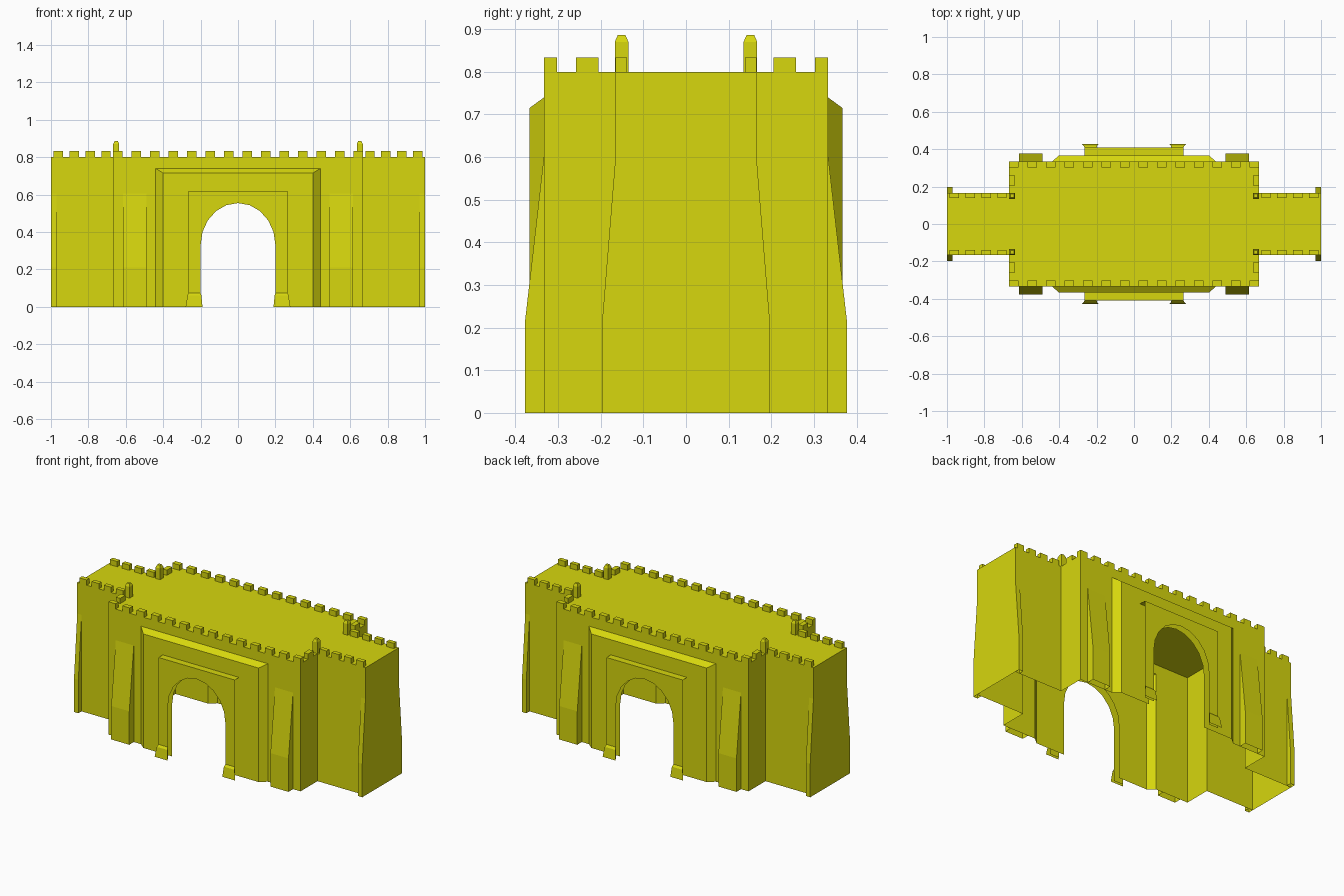
import bpy, bmesh, math
from mathutils import Vector

if "Cube" in bpy.data.objects:
    bpy.data.objects.remove(bpy.data.objects["Cube"])

stone = bpy.data.materials.new("yellow stone")
stone.diffuse_color = (0.68, 0.68, 0.004, 1)
stone.use_nodes = True
stone.node_tree.nodes["Principled BSDF"].inputs["Base Color"].default_value = stone.diffuse_color


def face(bm, pts, out):
    """Add one flat face whose normal points along 'out'."""
    f = bm.faces.new([bm.verts.new(p) for p in pts])
    f.normal_update()
    if f.normal.dot(Vector(out)) < 0:
        f.normal_flip()


def box(bm, x0, x1, y0, y1, z0, z1, inset=0.0):
    """Box (optionally tapered at the top)."""
    x0, x1 = sorted((x0, x1))
    y0, y1 = sorted((y0, y1))
    lo = [(x0, y0, z0), (x1, y0, z0), (x1, y1, z0), (x0, y1, z0)]
    i = inset
    hi = [(x0 + i, y0 + i, z1), (x1 - i, y0 + i, z1),
          (x1 - i, y1 - i, z1), (x0 + i, y1 - i, z1)]
    face(bm, hi, (0, 0, 1))
    for k, out in enumerate([(0, -1, 0), (1, 0, 0), (0, 1, 0), (-1, 0, 0)]):
        n = (k + 1) % 4
        face(bm, [lo[k], lo[n], hi[n], hi[k]], out)


def finish(name, bm):
    bmesh.ops.remove_doubles(bm, verts=bm.verts, dist=0.0005)
    me = bpy.data.meshes.new(name)
    bm.to_mesh(me)
    bm.free()
    me.materials.append(stone)
    ob = bpy.data.objects.new(name, me)
    bpy.context.collection.objects.link(ob)


def arch_outline(w, h):
    """Upright rectangle with an arched doorway cut from its base (x, z)."""
    arch = [(-0.2 * math.cos(math.pi * k / 10), 0.33 + 0.225 * math.sin(math.pi * k / 10))
            for k in range(11)]
    return [(-w, 0), (-0.2, 0)] + arch + [(0.2, 0), (w, 0), (w, h), (-w, h)]


BX, BY, WY, H = 0.667, 0.333, 0.165, 0.8
signs = [(sx, sy) for sx in (-1, 1) for sy in (-1, 1)]

# Hollow gatehouse shell: roof and walls, open underneath
bm = bmesh.new()
face(bm, [(-1, -WY, H), (-BX, -WY, H), (-BX, -BY, H), (BX, -BY, H), (BX, -WY, H), (1, -WY, H),
          (1, WY, H), (BX, WY, H), (BX, BY, H), (-BX, BY, H), (-BX, WY, H), (-1, WY, H)], (0, 0, 1))
for sy in (-1, 1):
    u = [(-BX, 0), (-0.44, 0), (-0.44, 0.74), (0.44, 0.74), (0.44, 0), (BX, 0), (BX, H), (-BX, H)]
    face(bm, [(x, sy * BY, z) for x, z in u], (0, sy, 0))
for sx in (-1, 1):
    face(bm, [(sx, -WY, 0), (sx, WY, 0), (sx, WY, H), (sx, -WY, H)], (sx, 0, 0))
for sx, sy in signs:
    face(bm, [(sx * BX, sy * WY, 0), (sx, sy * WY, 0), (sx, sy * WY, H), (sx * BX, sy * WY, H)], (0, sy, 0))
    face(bm, [(sx * BX, sy * WY, 0), (sx * BX, sy * BY, 0), (sx * BX, sy * BY, H), (sx * BX, sy * WY, H)], (sx, 0, 0))
finish("gatehouse_walls", bm)

for sy, side in ((-1, "front"), (1, "back")):
    # Raised panel with sloping borders
    bm = bmesh.new()
    yo, yi = sy * BY, sy * 0.367
    face(bm, [(x, yi, z) for x, z in arch_outline(0.4, 0.715)], (0, sy, 0))
    face(bm, [(-0.44, yo, 0.74), (0.44, yo, 0.74), (0.4, yi, 0.715), (-0.4, yi, 0.715)], (0, 0, 1))
    for sx in (-1, 1):
        face(bm, [(sx * 0.44, yo, 0), (sx * 0.4, yi, 0), (sx * 0.4, yi, 0.715), (sx * 0.44, yo, 0.74)], (sx, 0, 0))
    finish(side + "_panel", bm)

    # Door surround: thin sheet with a top ledge and flared feet, open at the sides
    bm = bmesh.new()
    yf = sy * 0.41
    face(bm, [(x, yf, z) for x, z in arch_outline(0.265, 0.62)], (0, sy, 0))
    face(bm, [(-0.265, yi, 0.62), (0.265, yi, 0.62), (0.265, yf, 0.62), (-0.265, yf, 0.62)], (0, 0, 1))
    finish(side + "_door_surround", bm)
    bm = bmesh.new()
    for sx in (-1, 1):
        rows = [(0.2, 0.265, 0.41, 0.075), (0.196, 0.27, 0.42, 0.062), (0.19, 0.28, 0.427, 0)]
        for (a, b, y, z), (c, d, y2, z2) in zip(rows, rows[1:]):
            face(bm, [(sx * a, sy * y, z), (sx * b, sy * y, z),
                      (sx * d, sy * y2, z2), (sx * c, sy * y2, z2)], (0, sy, 0))
    finish(side + "_surround_feet", bm)

# Sloping buttresses on the block and at the wing ends
bm = bmesh.new()
for sx, sy in signs:
    for x0, x1, y, d in ((0.49, 0.615, BY, 0.045), (0.97, 1.0, WY, 0.032)):
        prof = [(y, 0), (y + d, 0), (y + d, 0.21), (y, 0.605)]
        for x, o in ((x0, -sx), (x1, sx)):
            face(bm, [(sx * x, sy * a, z) for a, z in prof], (o, 0, 0))
        for (a, z), (b, z2) in zip(prof[1:], prof[2:]):
            face(bm, [(sx * x0, sy * a, z), (sx * x1, sy * a, z),
                      (sx * x1, sy * b, z2), (sx * x0, sy * b, z2)], (0, sy, 0))
finish("buttresses", bm)

# Battlements along the block and wings
bm = bmesh.new()
T = 0.833
for sy in (-1, 1):
    for k in range(14):
        x = -0.642 + k * 1.284 / 13
        box(bm, x - 0.025, x + 0.025, sy * 0.302, sy * BY, H, T)
for sx, sy in signs:
    for k in range(4):
        x = sx * (0.706 + k * 0.0847)
        box(bm, x - 0.025, x + 0.025, sy * 0.138, sy * WY, H, T)
    box(bm, sx * 0.637, sx * BX, sy * 0.205, sy * 0.258, H, T)
finish("battlements", bm)

# Small corner pinnacles
bm = bmesh.new()
for sx, sy in signs:
    box(bm, sx * 0.635, sx * BX, sy * 0.135, sy * 0.167, H, 0.87)
    box(bm, sx * 0.635, sx * BX, sy * 0.135, sy * 0.167, 0.87, 0.886, 0.007)
finish("pinnacles", bm)
